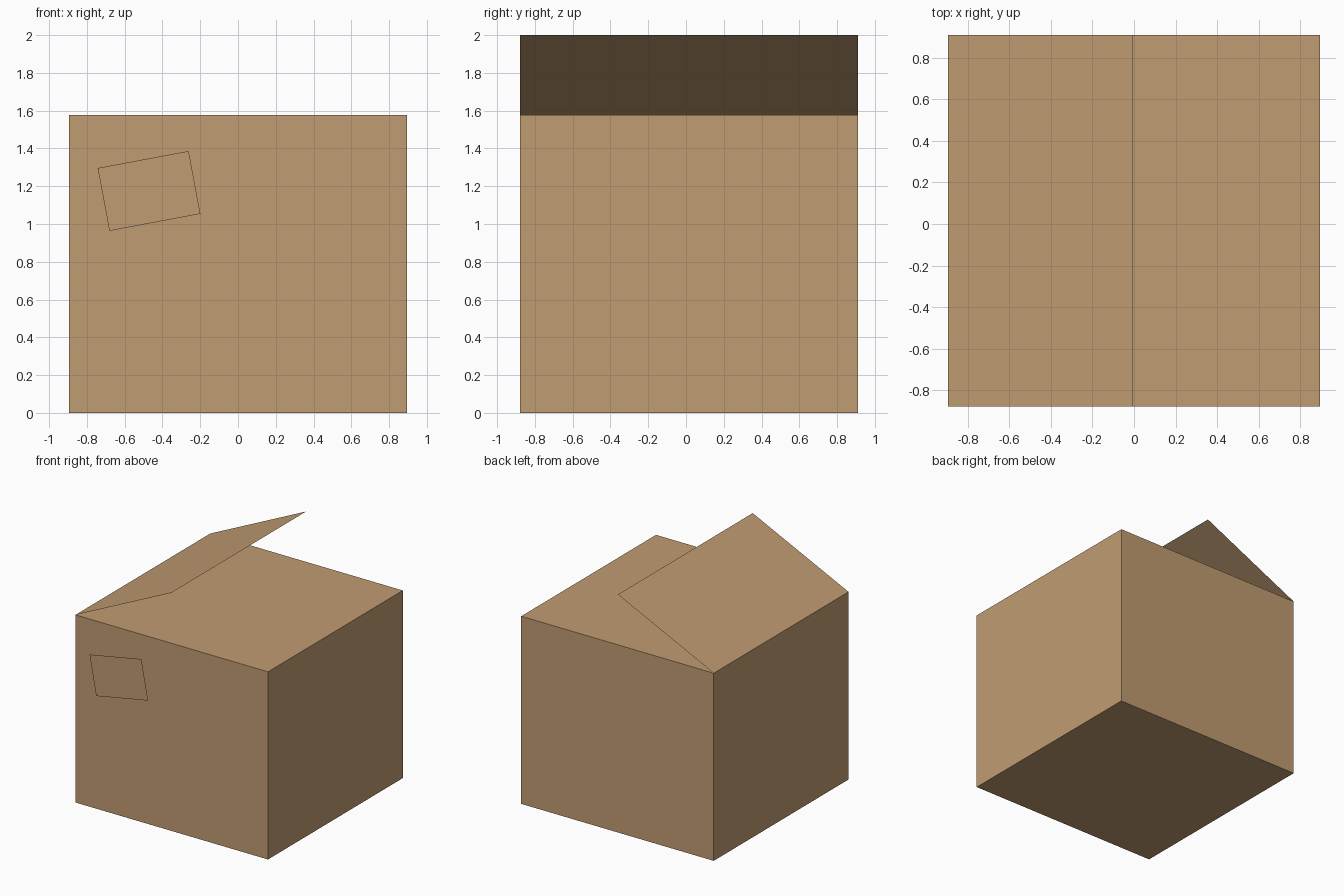
import bpy, bmesh
from math import radians
from mathutils import Matrix, Vector

if "Cube" in bpy.data.objects:
    bpy.data.objects.remove(bpy.data.objects["Cube"])

W = 0.895                      # half width
Y0, Y1 = -0.88, 0.91           # front and back walls
H = 1.577                      # height of the closed box

cardboard = bpy.data.materials.new("cardboard")
cardboard.diffuse_color = (0.527, 0.332, 0.168, 1)
cardboard.use_nodes = True
cardboard.node_tree.nodes["Principled BSDF"].inputs["Base Color"].default_value = cardboard.diffuse_color


def finish(bm, name):
    mesh = bpy.data.meshes.new(name)
    bm.to_mesh(mesh)
    bm.free()
    mesh.materials.append(cardboard)
    obj = bpy.data.objects.new(name, mesh)
    bpy.context.collection.objects.link(obj)
    return obj


def sheet(name, corners, facing):
    """Single flat sheet whose normal points towards 'facing'."""
    bm = bmesh.new()
    face = bm.faces.new([bm.verts.new(c) for c in corners])
    face.normal_update()
    if face.normal.dot(Vector(facing)) < 0:
        face.normal_flip()
    return finish(bm, name)


# Closed box body
bm = bmesh.new()
size = Matrix.Diagonal((2 * W, Y1 - Y0, H, 1))
bmesh.ops.create_cube(bm, size=1, matrix=Matrix.Translation((0, (Y0 + Y1) / 2, H / 2)) @ size)
finish(bm, "box_body")

# Raised lid flap hinged on the left top edge
tip_x, tip_z = -0.004, 2.0
sheet("lid_flap", [(-W, Y0, H), (tip_x, Y0, tip_z), (tip_x, Y1, tip_z), (-W, Y1, H)], (0, 0, 1))

# Tilted label just in front of the front wall
tilt = Matrix.Translation((-0.471, -0.91, 1.175)) @ Matrix.Rotation(radians(-10.6), 4, 'Y')
w, h = 0.245, 0.169
sheet("front_label", [tilt @ Vector((sx * w, 0, sz * h))
                      for sx, sz in ((-1, -1), (1, -1), (1, 1), (-1, 1))], (0, -1, 0))
